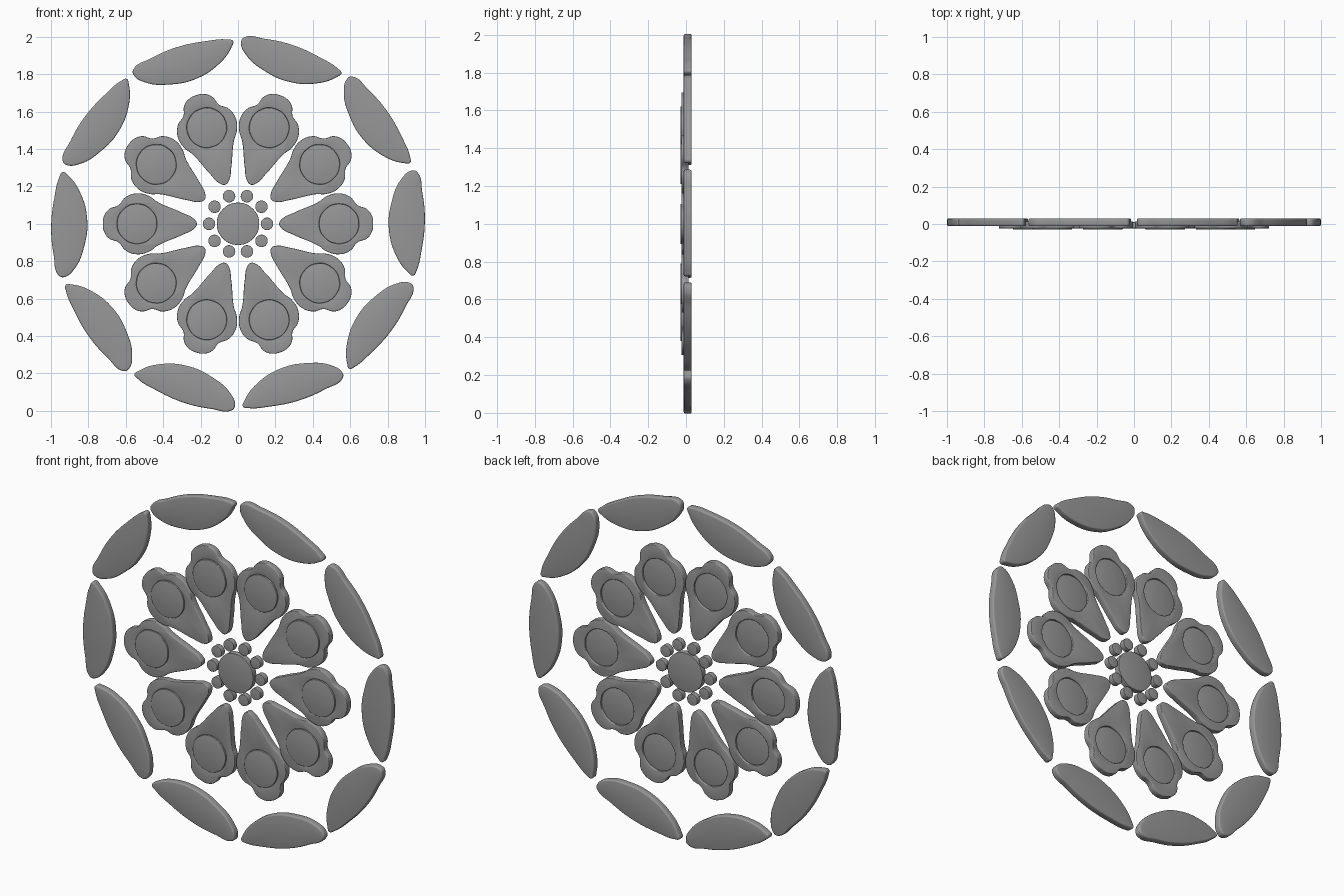
import bpy, bmesh
from math import radians, cos, sin, pi
from mathutils import Matrix

cube = bpy.data.objects.get("Cube")
if cube:
    bpy.data.objects.remove(cube, do_unlink=True)

grey = bpy.data.materials.new("stone_grey")
grey.use_nodes = True
grey.diffuse_color = (0.31, 0.31, 0.31, 1)
bsdf = next(n for n in grey.node_tree.nodes if n.type == 'BSDF_PRINCIPLED')
bsdf.inputs["Base Color"].default_value = (0.31, 0.31, 0.31, 1)

COUNT = 10


def circle(x, radius, n=8):
    return [(x + radius * cos(2 * pi * i / n), radius * sin(2 * pi * i / n)) for i in range(n)]


def plate(name, outlines, front, back, bevel):
    """Mesh of a flat bevelled plate; its first outline is the rim, others are holes."""
    curve = bpy.data.curves.new(name, 'CURVE')
    curve.dimensions = '2D'
    curve.fill_mode = 'BOTH'
    curve.resolution_u = 8
    curve.bevel_depth = bevel
    curve.bevel_resolution = 2
    curve.offset = -bevel
    curve.extrude = (back - front) / 2 - bevel
    for points in outlines:
        spline = curve.splines.new('BEZIER')
        spline.bezier_points.add(len(points) - 1)
        spline.use_cyclic_u = True
        for bp, (x, y) in zip(spline.bezier_points, points):
            bp.co = (x, y, 0)
            bp.handle_left_type = bp.handle_right_type = 'AUTO'
    helper = bpy.data.objects.new(name, curve)
    bpy.context.collection.objects.link(helper)
    bpy.context.view_layer.update()
    deps = bpy.context.evaluated_depsgraph_get()
    mesh = bpy.data.meshes.new_from_object(helper.evaluated_get(deps))
    bpy.data.objects.remove(helper, do_unlink=True)
    # weld the caps to the walls and stand the plate upright
    bm = bmesh.new()
    bm.from_mesh(mesh)
    bmesh.ops.remove_doubles(bm, verts=bm.verts, dist=0.00005)
    bmesh.ops.recalc_face_normals(bm, faces=bm.faces)
    bm.transform(Matrix.Translation((0, (front + back) / 2, 0)) @ Matrix.Rotation(pi / 2, 4, 'X'))
    bm.to_mesh(mesh)
    bm.free()
    mesh.materials.clear()
    mesh.materials.append(grey)
    return mesh


def place(name, mesh, count=COUNT):
    """Copies of the plate in a ring around the hub."""
    for i in range(count):
        obj = bpy.data.objects.new(f"{name}_{i + 1}" if count > 1 else name, mesh)
        obj.matrix_world = Matrix.Translation((0, 0, 1)) @ Matrix.Rotation(-2 * pi * i / count, 4, 'Y')
        bpy.context.collection.objects.link(obj)
        if i == 0:
            bpy.ops.object.select_all(action='DESELECT')
            obj.select_set(True)
            bpy.context.view_layer.objects.active = obj
            bpy.ops.object.shade_smooth_by_angle(angle=radians(35))


# Outer ring of slightly tilted lens panels
lens = [(.957, .278), (.985, .17), (.999, .02), (.98, -.15), (.955, -.25), (.937, -.277),
        (.912, -.262), (.845, -.17), (.806, -.02), (.822, .12), (.87, .235), (.93, .285)]
place("rim_panel", plate("rim_panel", [lens], -.012, .03, .008))

# Three-lobed petals, mirrored about their long axis, with a round opening
half = [(.233, .024), (.3, .06), (.43, .117), (.475, .148), (.54, .163), (.602, .142),
        (.638, .1), (.69, .078), (.717, .04)]
petal = [(.22, 0)] + [(x, -y) for x, y in half] + [(.723, 0)] + half[::-1]
place("petal", plate("petal", [petal, circle(.54, .106)[::-1]], -.024, .014, .004))

# Round bosses set in the petals, standing proud at the front
place("petal_boss", plate("petal_boss", [circle(.54, .106)], -.03, .006, .003))

# Hub and its ring of studs
place("hub", plate("hub", [circle(0, .113)], -.023, .01, .002), 1)
place("hub_stud", plate("hub_stud", [circle(.155, .033)], -.02, .012, .002))
